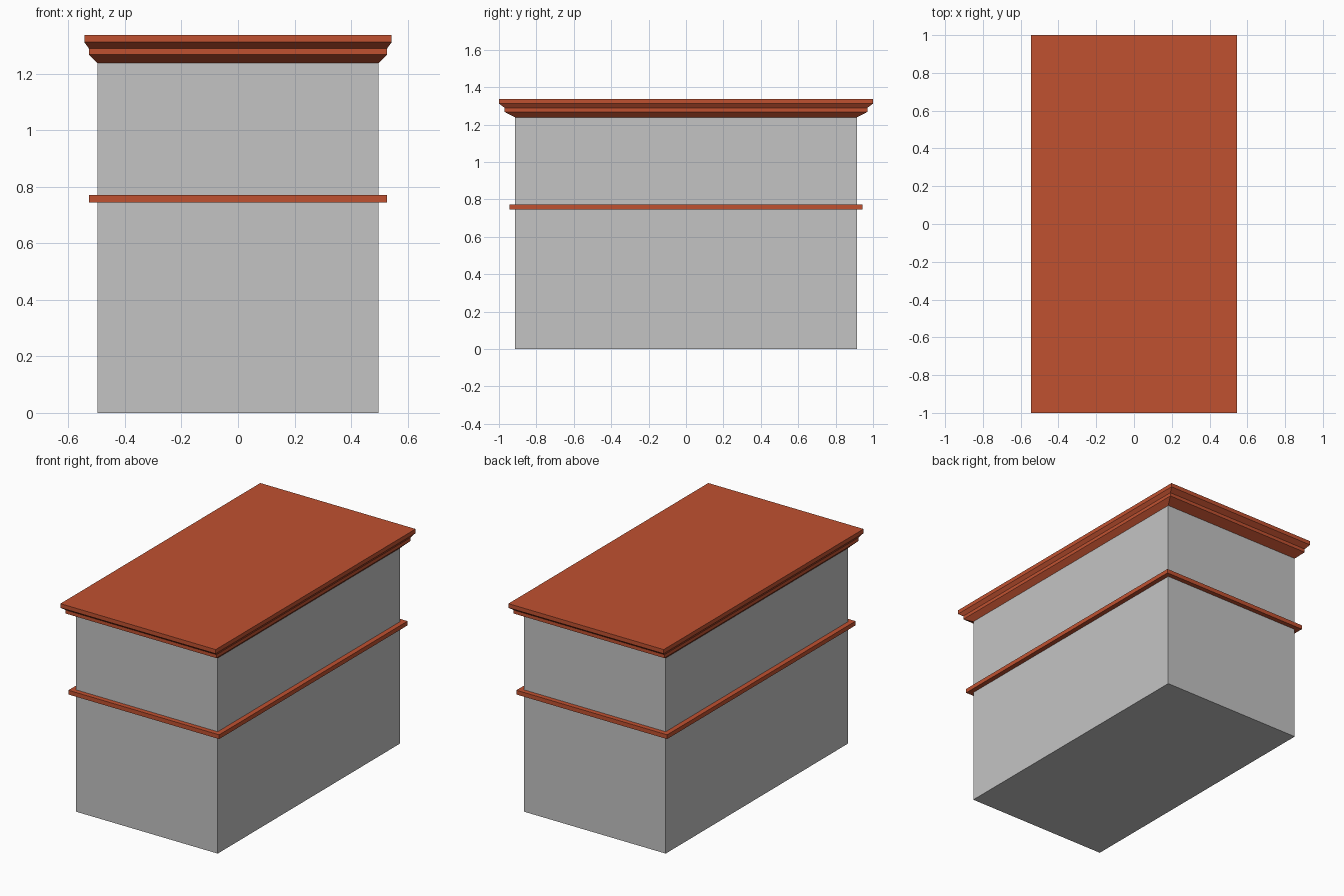
import bpy
import bmesh

cube = bpy.data.objects.get("Cube")
if cube:
    bpy.data.objects.remove(cube, do_unlink=True)


def make_material(name, color):
    mat = bpy.data.materials.new(name)
    mat.use_nodes = True
    mat.diffuse_color = color
    bsdf = next(n for n in mat.node_tree.nodes if n.type == 'BSDF_PRINCIPLED')
    bsdf.inputs["Base Color"].default_value = color
    return mat


def stacked_block(name, levels, mat):
    """Closed solid through rectangles given as (half width, half depth, height)."""
    bm = bmesh.new()
    rings = [[bm.verts.new((sx * hx, sy * hy, z))
              for sx, sy in ((-1, -1), (1, -1), (1, 1), (-1, 1))]
             for hx, hy, z in levels]
    for low, high in zip(rings, rings[1:]):
        for i in range(4):
            j = (i + 1) % 4
            bm.faces.new((low[i], low[j], high[j], high[i]))
    bm.faces.new(rings[0][::-1])
    bm.faces.new(rings[-1])
    bmesh.ops.recalc_face_normals(bm, faces=bm.faces)
    mesh = bpy.data.meshes.new(name)
    bm.to_mesh(mesh)
    bm.free()
    mesh.materials.append(mat)
    obj = bpy.data.objects.new(name, mesh)
    bpy.context.collection.objects.link(obj)
    return obj


wall_grey = make_material("wall grey", (0.55, 0.55, 0.55, 1))
brick_red = make_material("brick red", (0.53, 0.083, 0.03, 1))

WALL = (0.497, 0.913)
BAND = (0.528, 0.943)
STEP = (0.528, 0.97)
ROOF = (0.544, 1.0)

# Plain walls
stacked_block("walls", [(*WALL, 0), (*WALL, 1.238)], wall_grey)

# Thin course between the storeys
stacked_block("floor_band", [(*BAND, 0.745), (*BAND, 0.772)], brick_red)

# Stepped cornice with the flat roof
stacked_block("roof_cornice", [(*WALL, 1.238), (*STEP, 1.268), (*STEP, 1.29),
                               (*ROOF, 1.312), (*ROOF, 1.338)], brick_red)
